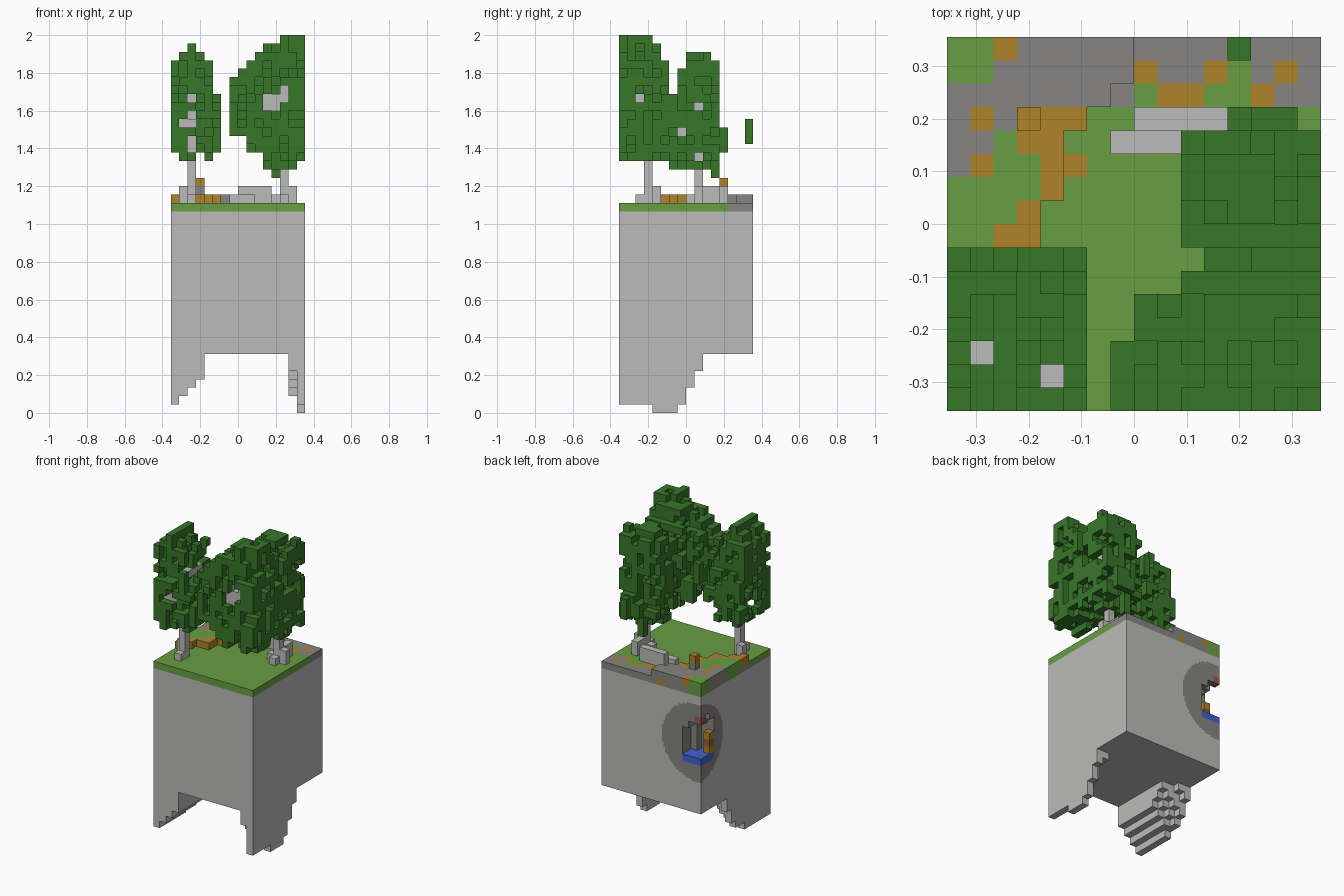
import bpy, bmesh, random
from mathutils import Vector

random.seed(7)
if "Cube" in bpy.data.objects:
    bpy.data.objects.remove(bpy.data.objects["Cube"])

U = 2 / 45   # edge of one block
N = 16       # blocks along each side of the island


def material(name, rgb):
    m = bpy.data.materials.new(name)
    m.use_nodes = True
    m.diffuse_color = (*rgb, 1)
    m.node_tree.nodes["Principled BSDF"].inputs["Base Color"].default_value = (*rgb, 1)
    return m


MATS = {
    "rock": material("light grey rock", (.5, .5, .495)),
    "s": material("dark grey stone", (.24, .235, .225)),
    "g": material("grass green", (.14, .345, .055)),
    "o": material("ochre", (.43, .23, .022)),
    "leaf": material("leaf green", (.039, .185, .022)),
    "water": material("water blue", (.055, .12, .62)),
    "brown": material("red brown", (.34, .1, .045)),
}
KEYS = list(MATS)
CAVE = Vector((.6, N + .6, 17.2))


def box(cells, mat, i, j, k):
    """Fill an inclusive range of blocks with one colour."""
    for a in range(i[0], i[1] + 1):
        for b in range(j[0], j[1] + 1):
            for c in range(k[0], k[1] + 1):
                cells[a, b, c] = mat


def build(name, cells, ring=False):
    """Turn blocks into the outer skin only; the stone ring gets finer faces."""
    bm = bmesh.new()
    for cell, mat in cells.items():
        for axis in range(3):
            for side in (0, 1):
                near = list(cell)
                near[axis] += 2 * side - 1
                if tuple(near) in cells:
                    continue
                start = Vector(cell)
                start[axis] += side
                du, dv = Vector(), Vector()
                du[(axis + 1) % 3] = dv[(axis + 2) % 3] = 1
                dist = (start + (du + dv) / 2 - CAVE).length
                n = 4 if ring and mat == "rock" and 4.5 < dist < 7 else 1
                for a in range(n):
                    for b in range(n):
                        p = start + (du * a + dv * b) / n
                        loop = [p, p + du / n, p + (du + dv) / n, p + dv / n]
                        if not side:
                            loop.reverse()
                        f = bm.faces.new([bm.verts.new(((q.x - N / 2) * U, (q.y - N / 2) * U, q.z * U))
                                          for q in loop])
                        mid = p + (du + dv) / (2 * n)
                        inside = ring and mat == "rock" and (mid - CAVE).length < 5.7
                        f.material_index = KEYS.index("s" if inside else mat)
    bmesh.ops.remove_doubles(bm, verts=bm.verts, dist=U / 100)
    mesh = bpy.data.meshes.new(name)
    bm.to_mesh(mesh)
    bm.free()
    for m in MATS.values():
        mesh.materials.append(m)
    ob = bpy.data.objects.new(name, mesh)
    bpy.context.collection.objects.link(ob)


# Ground colours, listed from the back row to the front
ground = ["ggosssssssssssss", "ggssssssossogsos", "ssssssssgooggoss", "sosooo", "ssgoo", "soggoo",
          "ggggo", "gggo", "ggoo", "oo", "o"] + [""] * 5
ground = [row.ljust(N, "g") for row in reversed(ground)]
# Number of raised blocks in each row, front to back
raised = [0, 0, 0, 0, 0, 1, 2, 4, 4, 5, 5, 5, 6, 7, 8, 8]

# Island body with the raised back corner
body = {}
box(body, "rock", (0, 15), (0, 15), (7, 23))
for j in range(N):
    for i in range(N):
        c = ground[j][i]
        high = i < raised[j]
        body[i, j, 24] = c if not high or c == "g" else "s"
        if high:
            body[i, j, 25] = c
body[6, 15, 24] = "o"

# Stepped legs hanging under the two front corners
left_foot = [1, 1, 1, 1, 1, 1, 2, 2, 3, 5]
right_foot = [1, 1, 1, 1, 0, 0, 0, 1, 3, 5]
inner_foot = [5, 4, 3, 2, 2, 2, 3, 4, 6, 6]
for j in range(10):
    for i in range(4):
        box(body, "rock", (i, i), (j, j), (max(i + 1, left_foot[j] + (i if j > 6 else 0)), 6))
    box(body, "rock", (15, 15), (j, j), (right_foot[j], 6))
    box(body, "rock", (14, 14), (j, j), (inner_foot[j], 6))

# Cave cut into the back corner
for i in range(3):
    for b in range(3):
        if i + b < 4:
            for k in range(14, 21 - i - b // 2):
                body.pop((i, 15 - b, k), None)
build("island_body", body, ring=True)

pool = {}
box(pool, "water", (0, 2), (13, 15), (14, 14))
build("cave_pool", pool)
build("cave_ledges", {(0, 15, 20): "brown", (0, 13, 16): "brown", (0, 13, 17): "o", (0, 13, 15): "o"})

# Fallen log and a short post
log = {}
box(log, "rock", (8, 11), (12, 12), (25, 26))
box(log, "rock", (7, 9), (11, 11), (25, 25))
build("fallen_log", log)
build("post", {(3, 12, 26): "s", (3, 12, 27): "o"})

# Trunks with roots and branches
right_trunk = {}
for part in [((2, 2), (3, 3), (25, 40)), ((1, 1), (4, 4), (25, 26)), ((2, 2), (2, 2), (25, 25)),
             ((1, 2), (1, 3), (34, 34)), ((2, 4), (1, 3), (38, 38)), ((2, 2), (1, 3), (41, 41))]:
    box(right_trunk, "rock", *part)
left_trunk = {}
for part in [((13, 13), (9, 9), (25, 38)), ((14, 14), (9, 9), (25, 26)), ((12, 12), (9, 9), (25, 25)),
             ((13, 13), (8, 8), (25, 25)), ((13, 13), (10, 11), (25, 26)),
             ((11, 13), (1, 1), (36, 37)), ((11, 11), (1, 1), (38, 38)), ((13, 13), (1, 1), (38, 38)),
             ((13, 13), (2, 8), (33, 33)), ((13, 13), (2, 2), (33, 37)), ((13, 14), (9, 9), (36, 37))]:
    box(left_trunk, "rock", *part)
build("right_trunk", right_trunk)
build("left_trunk", left_trunk)

# Ragged, airy crowns: rounded clumps trimmed by their outline
tops_x = [42, 44, 44, 43, 42, 38, 0, 40, 41, 42, 43, 44, 44, 45, 45, 45]
lows_x = [31, 30, 30, 31, 30, 31, 0, 33, 33, 31, 31, 29, 28, 29, 29, 30]
tops_y = [45, 45, 45, 45, 44, 42, 38, 41, 43, 43, 43, 42, 35]
first_x = [7, 7, 7, 8, 8, 10, 11, 10, 10, 10, 10, 10, 12]
FILL = .64


def crown(name, clumps, columns, rows, wood):
    cells = {}
    for i in columns:
        for j in rows:
            if i > 5 and i < first_x[j]:
                continue
            low = max(lows_x[i], 30 if j < 6 else 0)
            for k in range(low, min(tops_x[i], tops_y[j])):
                # Gaps that let the branches show
                window = 11 <= i <= 13 and j < 1 and 36 <= k <= 38 and i + k != 49
                shaft = ((i, j) == (1, 2) and k > 34) or ((i, j) == (4, 1) and k > 38)
                if window or shaft or (i, j, k) in wood:
                    continue
                p = (i + .5, j + .5, k + .5)
                f = min(sum((abs(p[a] - c[a]) / r[a]) ** 2.5 for a in range(3)) for c, r in clumps)
                if f + random.uniform(-.35, .35) < 1 and random.random() < FILL:
                    cells[i, j, k] = "leaf"
    return cells


build("right_crown", crown("right_crown", [((2.4, 3, 37), (4.3, 4.6, 7.8))],
                           range(6), range(7), right_trunk))
left_crown = crown("left_crown", [((13.2, 2.2, 38), (6.7, 4.2, 8.4)), ((13.8, 9.3, 36), (4.8, 3.8, 7.8)),
                                  ((10.5, 2, 33), (2.5, 2.5, 2.5))],
                   range(7, N), range(13), left_trunk)
box(left_crown, "leaf", (12, 12), (15, 15), (32, 34))
build("left_crown", left_crown)
